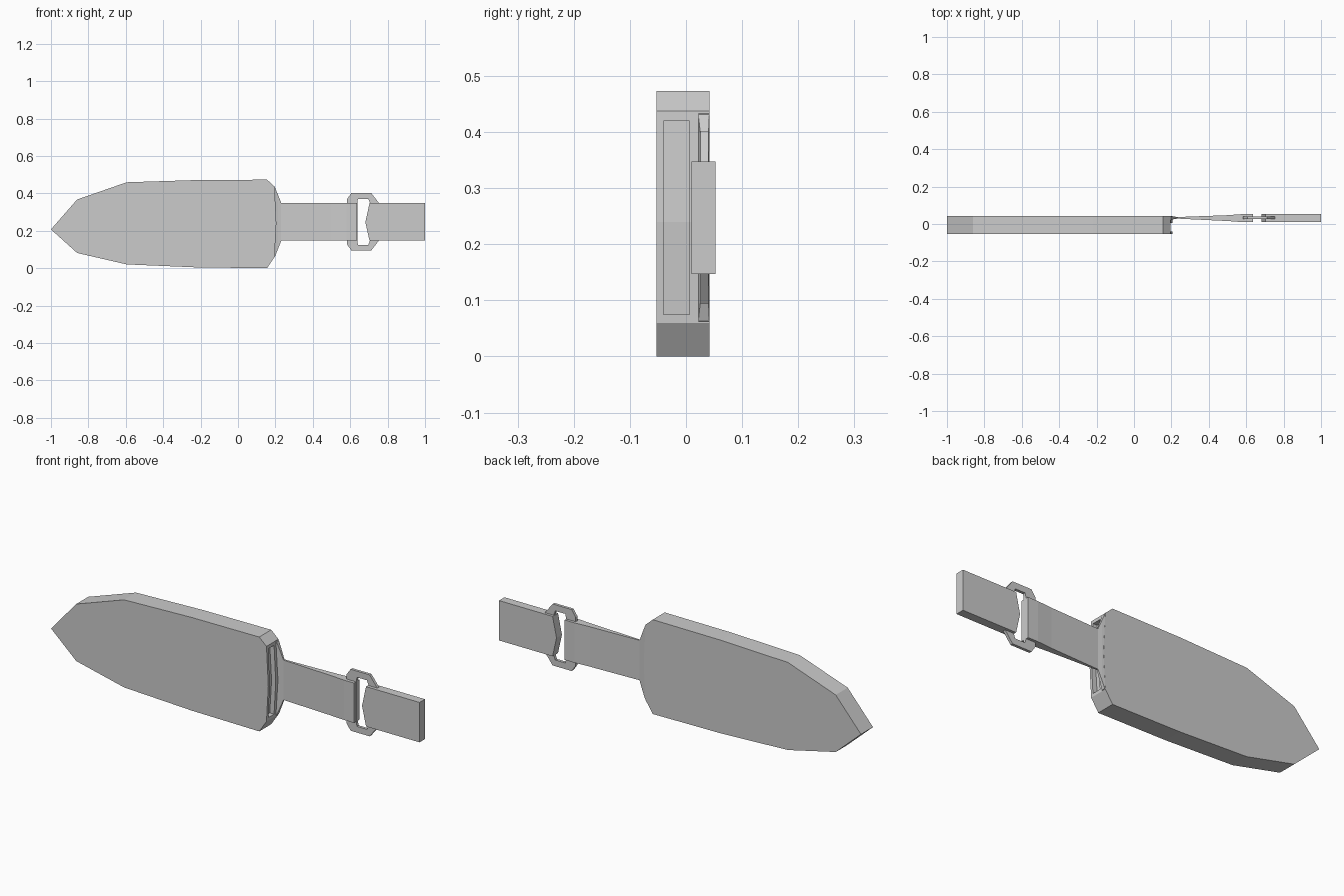
import bpy, bmesh

if "Cube" in bpy.data.objects:
    bpy.data.objects.remove(bpy.data.objects["Cube"])


def make_object(name, bm):
    bmesh.ops.recalc_face_normals(bm, faces=bm.faces[:])
    mesh = bpy.data.meshes.new(name)
    bm.to_mesh(mesh)
    bm.free()
    obj = bpy.data.objects.new(name, mesh)
    bpy.context.collection.objects.link(obj)
    return obj


def prism(name, outline, y0, y1):
    """Extrude an (x, z) outline from y0 to y1."""
    bm = bmesh.new()
    face = bm.faces.new([bm.verts.new((x, y0, z)) for x, z in outline])
    moved = bmesh.ops.extrude_face_region(bm, geom=[face])["geom"]
    bmesh.ops.translate(bm, vec=(0, y1 - y0, 0),
                        verts=[v for v in moved if isinstance(v, bmesh.types.BMVert)])
    return make_object(name, bm)


def loft(name, sections):
    """Join rectangular sections (x, y0, y1, z0, z1) along x."""
    bm = bmesh.new()
    rings = [[bm.verts.new((x, y, z)) for y, z in ((y0, z0), (y1, z0), (y1, z1), (y0, z1))]
             for x, y0, y1, z0, z1 in sections]
    for a, b in zip(rings, rings[1:]):
        for i in range(4):
            j = (i + 1) % 4
            bm.faces.new((a[i], a[j], b[j], b[i]))
    bm.faces.new(rings[0])
    bm.faces.new(rings[-1])
    return make_object(name, bm)


# Sheath body with pointed tip and slightly bowed mouth
sheath = prism("sheath", [
    (-1.0, 0.207), (-0.86, 0.367), (-0.595, 0.459), (-0.22, 0.471), (0.155, 0.473),
    (0.195, 0.437), (0.205, 0.24), (0.195, 0.06),
    (0.155, 0.0), (-0.22, 0.004), (-0.595, 0.02), (-0.86, 0.081)], -0.053, 0.042)

# Blade slot recessed into the mouth
cutter = prism("slot_cutter", [
    (0.3, 0.075), (0.172, 0.075), (0.182, 0.24), (0.172, 0.42), (0.3, 0.42)], -0.04, 0.006)
cutter.hide_render = True
mod = sheath.modifiers.new("slot", 'BOOLEAN')
mod.operation = 'DIFFERENCE'
mod.solver = 'EXACT'
mod.object = cutter
bpy.context.view_layer.objects.active = sheath
bpy.ops.object.modifier_apply(modifier=mod.name)
bpy.data.objects.remove(cutter)

# Tapered flap behind the mouth, narrowing to the strap
loft("back_flap", [
    (0.19, 0.022, 0.0415, 0.06, 0.436), (0.198, 0.022, 0.0415, 0.063, 0.431),
    (0.213, 0.026, 0.040, 0.1, 0.394), (0.232, 0.029, 0.037, 0.147, 0.347)])

# Lower strap, thickening where it folds round the buckle
loft("lower_strap", [
    (0.228, 0.029, 0.037, 0.147, 0.347), (0.5, 0.016, 0.047, 0.147, 0.347),
    (0.58, 0.010, 0.053, 0.147, 0.347), (0.636, 0.010, 0.053, 0.147, 0.347)])

# Upper strap with a pointed fold
prism("upper_strap", [(1.0, 0.147), (1.0, 0.347), (0.703, 0.347), (0.681, 0.245),
                      (0.703, 0.147)], 0.010, 0.053)

# Buckle ring joining the two straps
outer = [(0.584, 0.37), (0.606, 0.402), (0.712, 0.402), (0.756, 0.345)]
inner = [(0.638, 0.355), (0.642, 0.371), (0.697, 0.371), (0.708, 0.342)]
full = [pts + [(x, 0.496 - z) for x, z in reversed(pts)] for pts in (outer, inner)]
bm = bmesh.new()
loops = [[bm.verts.new((x, y, z)) for x, z in pts]
         for pts, y in ((full[0], 0.026), (full[0], 0.040), (full[1], 0.040), (full[1], 0.026))]
for k in range(4):
    a, b = loops[k], loops[(k + 1) % 4]
    for i in range(len(a)):
        j = (i + 1) % len(a)
        bm.faces.new((a[i], a[j], b[j], b[i]))
make_object("buckle_ring", bm)
